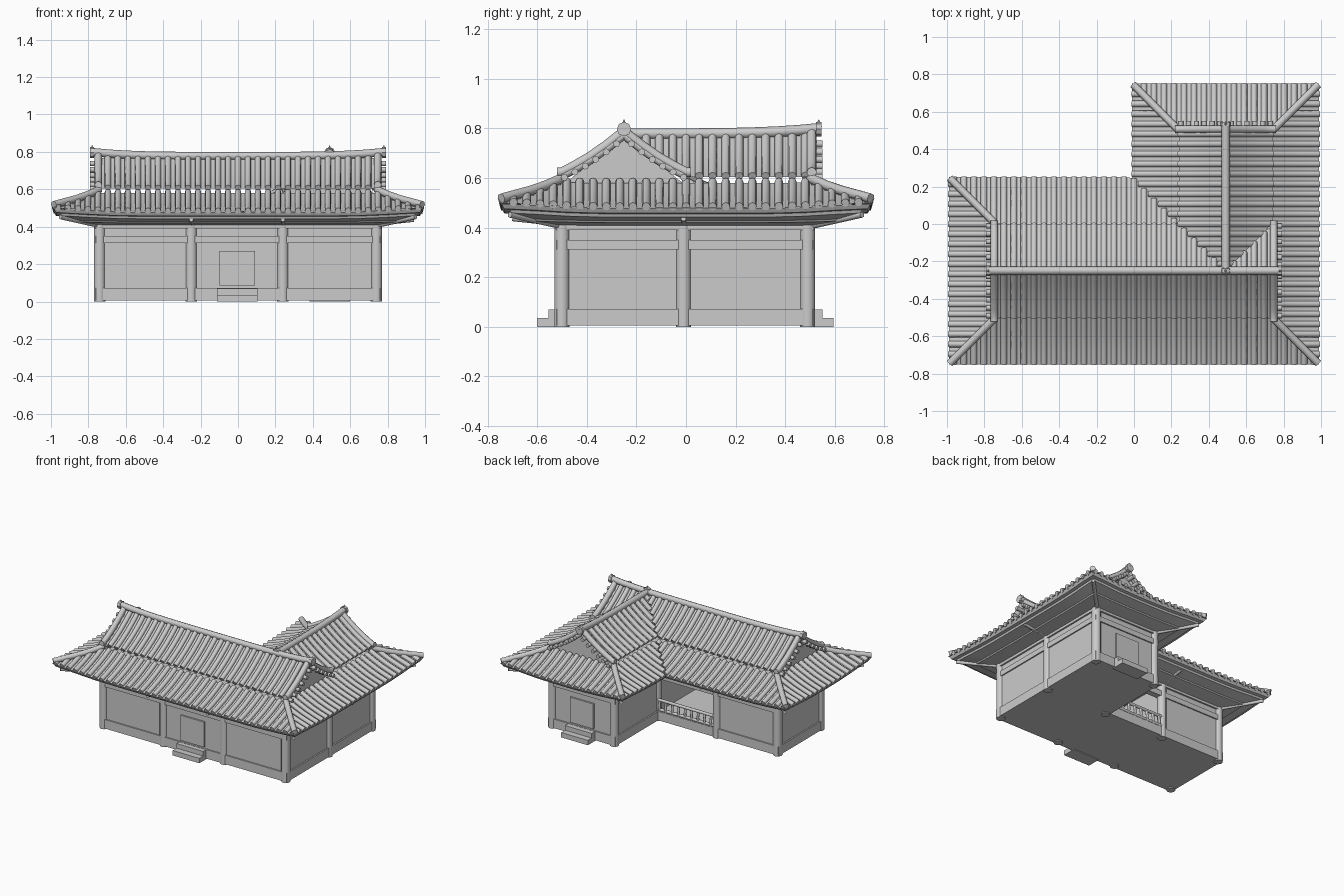
import bpy, bmesh, math
from mathutils import Vector

if "Cube" in bpy.data.objects:
    bpy.data.objects.remove(bpy.data.objects["Cube"])

CORNERS = [(-.99, -.74), (.99, -.74), (.99, .74), (0, .74), (-.99, .24)]
SP = .0535


def lift(x, y):
    d = min(math.hypot(x - a, y - b) for a, b in CORNERS)
    return .018 * math.exp(-(d / .22) ** 2)


def prof(d, upper):
    # slightly hollow roof slopes: upper tier then lower tier
    if upper:
        t = d / .25
        return .77 - .165 * t - .012 * math.sin(math.pi * t)
    t = (d - .25) / .25
    return .582 - .1 * t - .008 * math.sin(math.pi * t)


def mesh_obj(name, bm, smooth=True):
    bmesh.ops.recalc_face_normals(bm, faces=bm.faces)
    me = bpy.data.meshes.new(name)
    bm.to_mesh(me)
    bm.free()
    ob = bpy.data.objects.new(name, me)
    bpy.context.collection.objects.link(ob)
    if smooth:
        bpy.context.view_layer.objects.active = ob
        bpy.ops.object.select_all(action='DESELECT')
        ob.select_set(True)
        bpy.ops.object.shade_smooth_by_angle(angle=math.radians(40))
    return ob


def tubes(name, paths, r, res=2):
    cu = bpy.data.curves.new(name, 'CURVE')
    cu.dimensions = '3D'
    cu.bevel_depth, cu.bevel_resolution, cu.use_fill_caps = r, res, True
    for p in paths:
        sp = cu.splines.new('POLY')
        sp.points.add(len(p) - 1)
        for q, c in zip(sp.points, p):
            q.co = (*c, 1)
    ob = bpy.data.objects.new(name, cu)
    bpy.context.collection.objects.link(ob)
    bpy.ops.object.select_all(action='DESELECT')
    bpy.context.view_layer.objects.active = ob
    ob.select_set(True)
    bpy.ops.object.convert(target='MESH')
    bpy.ops.object.shade_smooth_by_angle(angle=math.radians(50))


def boxes(name, items):
    bm = bmesh.new()
    for x0, x1, y0, y1, z0, z1 in items:
        vs = bmesh.ops.create_cube(bm, size=1)['verts']
        for v in vs:
            v.co = Vector(((x0 + x1) / 2 + v.co.x * (x1 - x0), (y0 + y1) / 2 + v.co.y * (y1 - y0),
                           (z0 + z1) / 2 + v.co.z * (z1 - z0)))
    mesh_obj(name, bm, False)


def wall_boxes(name, segs, th, z0, z1):
    h = th / 2
    boxes(name, [(min(a, c) - h, max(a, c) + h, min(b, d) - h, max(b, d) + h, z0, z1)
                 for a, b, c, d in segs])


# roof slopes: (map, start, end, inner limit, outer limit, upper tier)
F = lambda s, d: (s, -.25 - d)
B = lambda s, d: (s, -.25 + d)
W = lambda s, d: (-.49 - d, s)
E = lambda s, d: (.49 + d, s)
V = lambda s, d: (.49 - d, s)
N = lambda s, d: (s, .25 + d)
zero = lambda s: 0
SLOPES = [
    (F, -.76, .76, zero, lambda s: .25, True),
    (B, -.76, .76, zero, lambda s: min(.25, abs(s - .49)), True),
    (E, -.25, .52, zero, lambda s: min(.25, s + .25), True),
    (V, -.25, .52, zero, lambda s: min(.25, s + .25), True),
    (F, -.99, .99, lambda s: max(.25, abs(s) - .49), lambda s: .5, False),
    (B, -.99, .24, lambda s: max(.25, -s - .49), lambda s: min(.5, .49 - s), False),
    (W, -.75, .25, lambda s: max(.25, abs(s + .25)), lambda s: .5, False),
    (E, -.75, .75, lambda s: max(.25, abs(s) - .25), lambda s: .5, False),
    (V, 0, .75, lambda s: max(.25, s - .25), lambda s: min(.5, s + .25), False),
    (N, -.01, .99, lambda s: max(.25, abs(s - .49)), lambda s: .5, False),
]


def path(m, s, d0, d1, up, dz=0, n=5):
    out = []
    for i in range(n):
        d = d0 + (d1 - d0) * i / (n - 1)
        x, y = m(s, d)
        out.append((x, y, prof(d, up) + lift(x, y) + dz))
    return out


# roof deck and tile rows
deck, rows = bmesh.new(), []
for m, a, b, lo, hi, up in SLOPES:
    k = math.ceil(a / SP)
    while k * SP < b:
        s = k * SP
        if hi(s) - lo(s) > .012:
            rows.append(path(m, s, lo(s), hi(s), up, .003))
        k += 1
    n = round((b - a) / .05)
    last = None
    for i in range(n + 1):
        s = a + (b - a) * i / n
        cur = [deck.verts.new(p) for p in path(m, s, lo(s), max(lo(s), hi(s)), up, -.002)]
        if last:
            for j in range(4):
                deck.faces.new((last[j], cur[j], cur[j + 1], last[j + 1]))
        last = cur
mesh_obj("roof_deck", deck)
tubes("tile_rows", rows, .017)

# eave underside, stepped inward to the wall plate
bm = bmesh.new()
rings = []
for ins, z, k in [(0, .478, 1), (.012, .458, 1), (.035, .455, 1), (.04, .442, 1), (.12, .428, .7),
                  (.125, .42, .7), (.25, .405, 0)]:
    x0, x1, y0, y1, xi, yi = -.985 + ins, .985 - ins, -.745 + ins, .745 - ins, ins - .005, .245 - ins
    pts = [(x0, y0), (x1, y0), (x1, y1), (xi, y1), (xi, yi), (x0, yi)]
    ring = []
    for (ax, ay), (bx, by) in zip(pts, pts[1:] + pts[:1]):
        for i in range(12):
            x, y = ax + (bx - ax) * i / 12, ay + (by - ay) * i / 12
            ring.append(bm.verts.new((x, y, z + k * lift(x, y))))
    if rings:
        p = rings[-1]
        for i in range(len(ring)):
            j = (i + 1) % len(ring)
            bm.faces.new((p[i], p[j], ring[j], ring[i]))
    rings.append(ring)
bm.faces.new(rings[-1])
mesh_obj("eave_underside", bm)

# gable ends: wall triangle, barge ridge and short cross tiles
GABLES = [lambda u, v: (-.49 - v, -.25 + u), lambda u, v: (.49 + v, -.25 + u),
          lambda u, v: (.49 + u, .25 + v)]
bm, barges, stubs = bmesh.new(), [], []
for g in GABLES:
    bm.faces.new([bm.verts.new((*g(u, .235), z)) for u, z in ((-.25, .57), (.25, .57), (0, .765))])
    for sgn in (-1, 1):
        barges.append([(*g(sgn * d, .257), prof(min(d, .25), True) + .018) for d in (0, .07, .14, .2, .25, .27)])
        for i in range(6):
            d = .03 + i * .042
            z = prof(d, True) - .008
            stubs.append([(*g(sgn * d, .24), z), (*g(sgn * d, .3), z)])
mesh_obj("gable_walls", bm, False)
tubes("barge_ridges", barges, .02)
tubes("gable_edge_tiles", stubs, .014)

# hip ridges running to the corners
hips, rafters = [], []
for cx, cy, sx, sy in [(-.49, -.25, -1, -1), (.49, -.25, 1, -1), (-.49, -.25, -1, 1),
                       (.49, .25, 1, 1), (.49, .25, -1, 1)]:
    p = []
    for d in (.25, .32, .38, .44, .495):
        x, y = cx + sx * d, cy + sy * d
        p.append((x, y, prof(d, False) + lift(x, y) + .016))
    hips.append(p)
    rafters.append([(cx + sx * .25, cy + sy * .25, .405), (cx + sx * .46, cy + sy * .46, .452)])
tubes("hip_ridges", hips, .02)
tubes("hip_rafters", rafters, .012)

# main and wing ridges with upturned ends
main = [(x, -.25, .778 + .022 * abs(x / .79) ** 4) for x in [-.79 + 1.58 * i / 16 for i in range(17)]]
wing = [(.49, -.25 + .79 * i / 10, .778 + .022 * (i / 10) ** 4) for i in range(11)]
tubes("ridges", [main, wing], .022)
bm = bmesh.new()
for x, y, z, s in [(-.78, -.25, .797, 1), (.78, -.25, .797, 1), (.49, .535, .797, 1), (.49, -.25, .785, 1)]:
    vs = bmesh.ops.create_cone(bm, cap_ends=True, segments=8, radius1=.029, radius2=.029, depth=.022)['verts']
    vs += bmesh.ops.create_cone(bm, cap_ends=True, segments=6, radius1=.022, radius2=.002, depth=.03)['verts']
    for i, v in enumerate(vs):
        c = v.co.copy()
        if i < 16:
            c = Vector((c.z, c.x, c.y)) if y < 0 and x != .49 else Vector((c.x, c.z, c.y))
        else:
            c = Vector((c.x * .6, c.y * .6, c.z + .024))
        v.co = c + Vector((x, y, z))
mesh_obj("ridge_end_caps", bm)

# walls, sills, lintels; the middle back bay stays open
OPEN = [(.24, -.01, -.25, -.01)]
SEGS = [(-.74, -.5, .74, -.5), (.74, -.5, .74, .49), (.74, .49, .24, .49), (.24, .49, .24, -.01),
        (-.25, -.01, -.74, -.01), (-.74, -.01, -.74, -.5)]
INNER = [(.24, -.01, .24, -.5), (-.25, -.01, -.25, -.5)]
wall_boxes("walls", SEGS + INNER, .026, .01, .41)
wall_boxes("sills", SEGS + OPEN, .046, .006, .072)
wall_boxes("lintels", SEGS + OPEN, .044, .312, .35)
wall_boxes("wall_plates", SEGS + OPEN, .05, .39, .415)
boxes("floor", [(-.74, .74, -.5, -.01, .006, .06), (.24, .74, -.01, .49, .006, .06)])

# posts and bracket ends
POSTS = [(-.74, -.5), (-.25, -.5), (.24, -.5), (.74, -.5), (.74, -.01), (.74, .49),
         (.24, .49), (.24, -.01), (-.25, -.01), (-.74, -.01)]
tubes("posts", [[(x, y, 0), (x, y, .415)] for x, y in POSTS], .031, 4)
tubes("bracket_ends", [[(x, y, .415), (x + dx, y + dy, .437)] for x, y, dx, dy in
                       [(-.25, -.5, 0, -.2), (.24, -.5, 0, -.2), (.74, -.01, .2, 0), (-.25, -.01, 0, .2)]], .011)

# doors and steps at the front and the wing end
boxes("doors", [(-.1, .09, -.525, -.5, .085, .27), (.395, .585, .49, .515, .085, .27)])
boxes("steps", [(-.112, .105, -.6, -.5, 0, .036), (-.112, .105, -.555, -.5, .036, .07),
                (.383, .6, .49, .595, 0, .036), (.383, .6, .49, .55, .036, .07)])

# railing across the open bay
tubes("rails", [[(-.25, .005, z), (.24, .005, z)] for z in (.085, .155)], .011)
tubes("balusters", [[(-.21 + i * .0525, .005, .07), (-.21 + i * .0525, .012, .11),
                     (-.21 + i * .0525, .005, .155)] for i in range(9)], .009)
